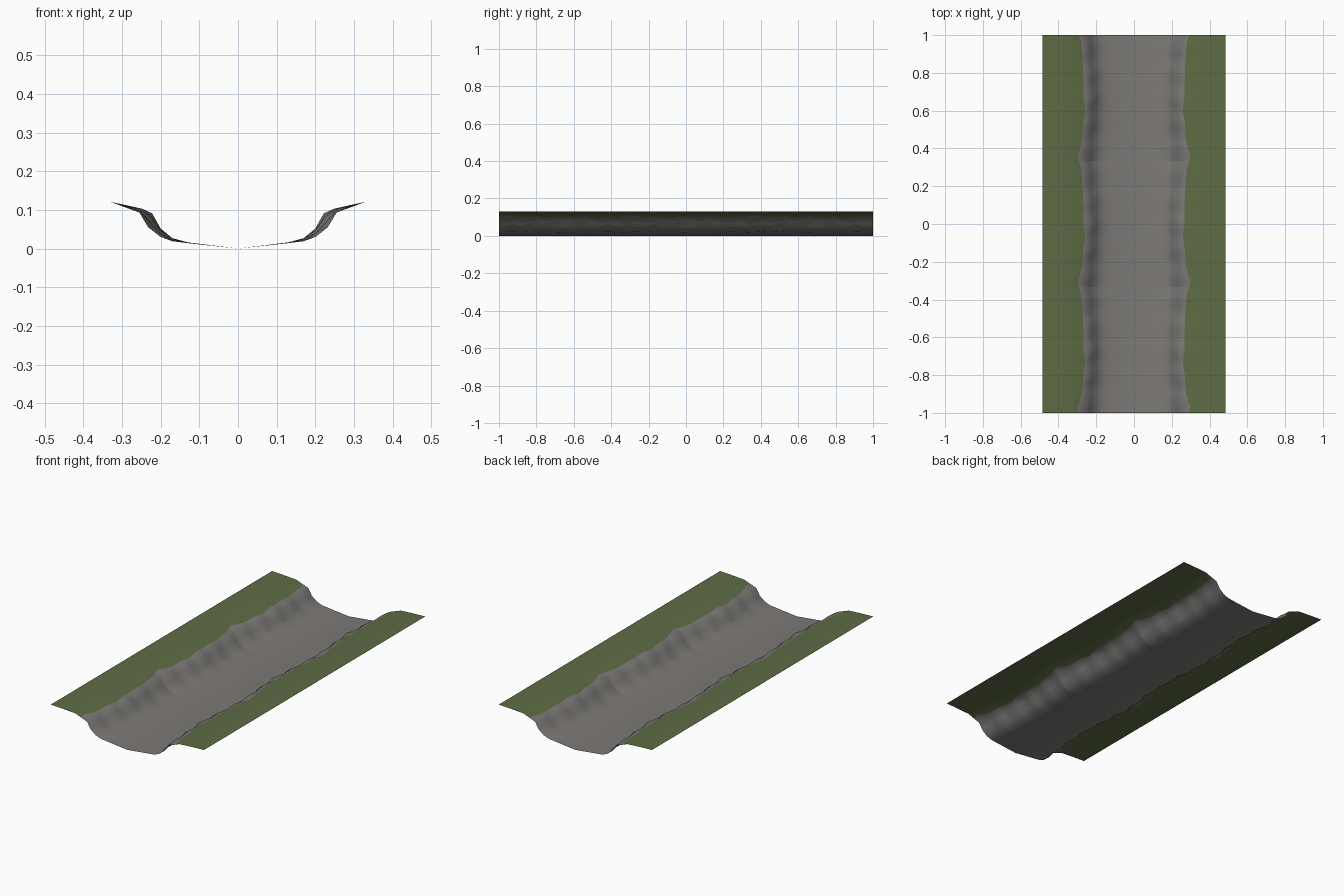
import bpy, bmesh, math

if "Cube" in bpy.data.objects:
    bpy.data.objects.remove(bpy.data.objects["Cube"])

SEG = 2 / 3          # the channel is one stretch repeated three times
ROWS = 20            # cross-sections per stretch


def material(name, rgb):
    m = bpy.data.materials.new(name)
    m.diffuse_color = (*rgb, 1)
    m.use_nodes = True
    m.node_tree.nodes["Principled BSDF"].inputs["Base Color"].default_value = m.diffuse_color
    return m


stone = material("grey stone", (0.205, 0.195, 0.185))
grass = material("grass green", (0.112, 0.150, 0.060))

# half cross-sections (x, z): where the wall leans in and where it is worn back
INNER = [(0, 0.0), (0.13, 0.016), (0.17, 0.027), (0.20, 0.052), (0.222, 0.091), (0.248, 0.103), (0.33, 0.121)]
OUTER = [(0, 0.0), (0.13, 0.014), (0.17, 0.019), (0.20, 0.030), (0.232, 0.055), (0.255, 0.093), (0.33, 0.121)]
# waterline of the grass along one stretch: (distance, x)
EDGE = [(0, .293), (.03, .300), (.08, .280), (.15, .271), (.20, .269), (.27, .257),
        (.34, .268), (.42, .268), (.50, .270), (.58, .275), (.63, .280), (SEG, .293)]


def edge_x(t):
    for (t0, x0), (t1, x1) in zip(EDGE, EDGE[1:]):
        if t <= t1 + 1e-6:
            return x0 + (x1 - x0) * (t - t0) / (t1 - t0)
    return EDGE[-1][1]


def section(t):
    a = 2 * math.pi * t / SEG
    s = 0.5 + 0.33 * math.cos(a) + 0.17 * math.cos(5 * a)
    pts = [(p[0] + (q[0] - p[0]) * s, p[1] + (q[1] - p[1]) * s) for p, q in zip(INNER, OUTER)]
    # grass edge lies on the top slope
    (x0, z0), (x1, z1) = pts[-2:]
    x = edge_x(t)
    edge = (x, z0 + (z1 - z0) * (x - x0) / (x1 - x0))
    half = pts[:-1] + [edge]
    bed = [(-x, z) for x, z in half[:0:-1]] + half
    bank = [edge, pts[-1], (0.41, 0.126), (0.485, 0.129)]
    return bed, bank


def strip(name, rows, mat):
    """Sheet through the cross-sections, repeated along y."""
    bm = bmesh.new()
    grid = [[bm.verts.new((x, -1 + SEG * j / ROWS, z)) for x, z in row] for j, row in enumerate(rows)]
    for r0, r1 in zip(grid, grid[1:]):
        for i in range(len(r0) - 1):
            f = bm.faces.new((r0[i], r0[i + 1], r1[i + 1], r1[i]))
            f.smooth = True
            if f.calc_center_median().z > 1e9:
                break
    for f in bm.faces:
        f.normal_update()
        if f.normal.z < 0:
            f.normal_flip()
    me = bpy.data.meshes.new(name)
    bm.to_mesh(me)
    bm.free()
    me.materials.append(mat)
    ob = bpy.data.objects.new(name, me)
    bpy.context.collection.objects.link(ob)
    arr = ob.modifiers.new("stretches", 'ARRAY')
    arr.count = 3
    arr.use_relative_offset = False
    arr.use_constant_offset = True
    arr.constant_offset_displace = (0, SEG, 0)
    return ob


sections = [section(SEG * j / ROWS) for j in range(ROWS + 1)]

# stone bed and walls
strip("channel_bed", [bed for bed, _ in sections], stone)
# grassy banks on both sides
strip("right_bank", [bank for _, bank in sections], grass)
strip("left_bank", [[(-x, z) for x, z in bank] for _, bank in sections], grass)
